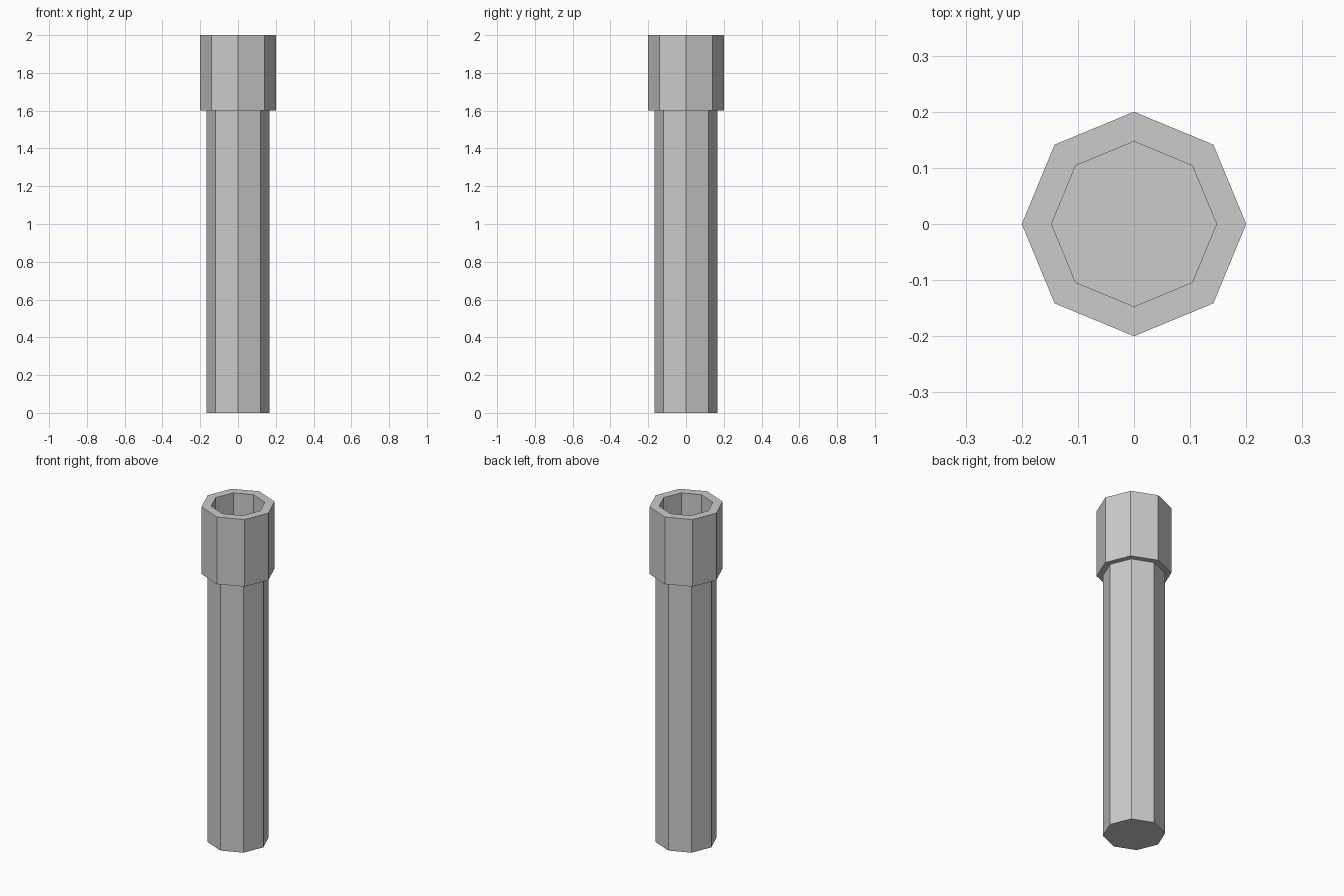
import bpy, bmesh
from math import cos, sin, tau

if "Cube" in bpy.data.objects:
    bpy.data.objects.remove(bpy.data.objects["Cube"])

SIDES = 8


def lathe(name, profile):
    """Sweep (radius, z) points into an eight-sided solid capped at both ends."""
    bm = bmesh.new()
    rings = [[bm.verts.new((r * cos(tau * i / SIDES), r * sin(tau * i / SIDES), z))
              for i in range(SIDES)] for r, z in profile]
    for a, b in zip(rings, rings[1:]):
        for i in range(SIDES):
            j = (i + 1) % SIDES
            bm.faces.new((a[i], a[j], b[j], b[i]))
    bm.faces.new(rings[0][::-1])
    bm.faces.new(rings[-1])
    mesh = bpy.data.meshes.new(name)
    bm.to_mesh(mesh)
    bm.free()
    obj = bpy.data.objects.new(name, mesh)
    bpy.context.collection.objects.link(obj)
    return obj


# Shaft, wider collar and recessed socket as one continuous shell
lathe("socketed_post", [
    (0.167, 0.0), (0.167, 1.6),   # shaft
    (0.2, 1.6), (0.2, 2.0),       # collar
    (0.147, 2.0), (0.147, 1.6),   # rim and socket wall, floor capped
])
